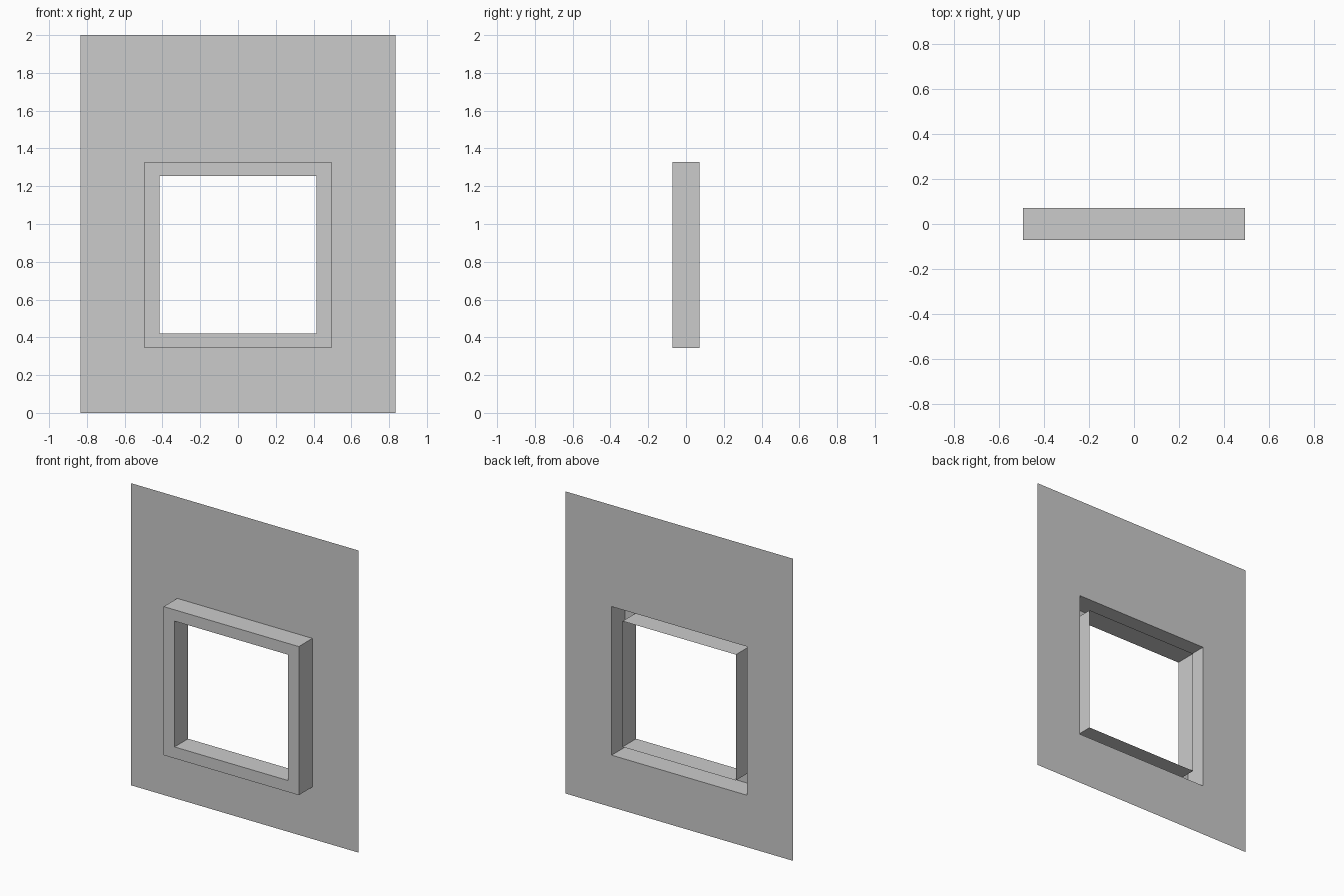
import bpy
import bmesh

if "Cube" in bpy.data.objects:
    bpy.data.objects.remove(bpy.data.objects["Cube"])

# One flat grey for everything
grey = bpy.data.materials.new("light_grey")
grey.diffuse_color = (0.6, 0.6, 0.6, 1.0)
grey.use_nodes = True
grey.node_tree.nodes["Principled BSDF"].inputs["Base Color"].default_value = grey.diffuse_color

BACK, FRONT = 0.071, -0.071
# Rectangles: half width, bottom, top
PANEL = (0.834, 0.0, 2.0)
OUTER = (0.495, 0.344, 1.328)
INNER = (0.415, 0.42, 1.253)


def bridged_rects(name, loops):
    """Join successive upright rectangles with strips of four quads."""
    bm = bmesh.new()
    rings = []
    for (hw, low, high), y in loops:
        corners = ((-hw, low), (hw, low), (hw, high), (-hw, high))
        rings.append([bm.verts.new((x, y, z)) for x, z in corners])
    for a, b in zip(rings, rings[1:]):
        for i in range(4):
            j = (i + 1) % 4
            bm.faces.new((a[i], a[j], b[j], b[i]))
    mesh = bpy.data.meshes.new(name)
    bm.to_mesh(mesh)
    bm.free()
    mesh.materials.append(grey)
    obj = bpy.data.objects.new(name, mesh)
    bpy.context.collection.objects.link(obj)
    return obj


# Thin wall sheet with the window opening
bridged_rects("wall_panel", [(PANEL, BACK), (OUTER, BACK)])

# Hollow frame, open at the back: outer sides, front face, inner sides
bridged_rects("window_frame", [(OUTER, BACK), (OUTER, FRONT),
                               (INNER, FRONT), (INNER, BACK)])
